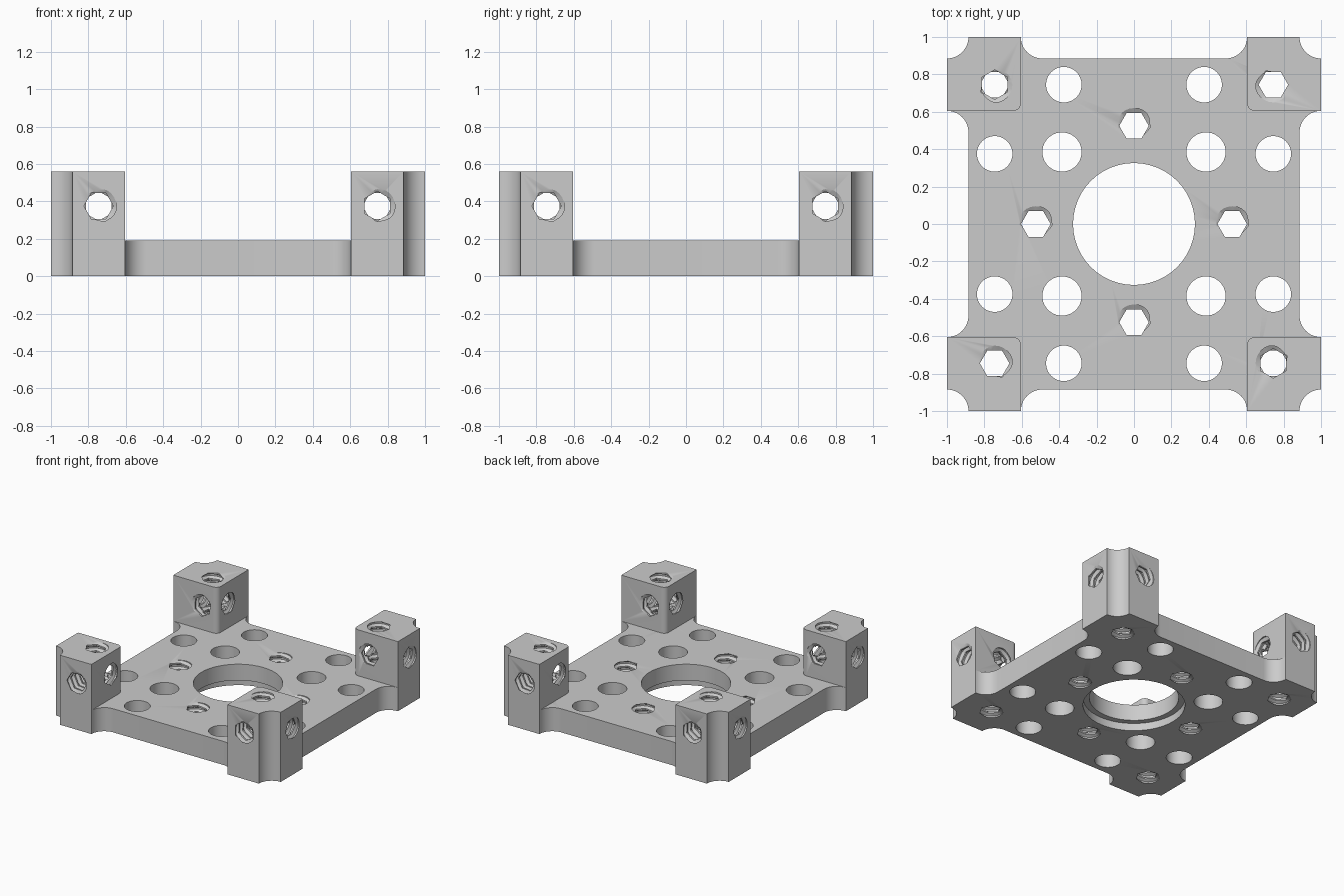
import bpy, bmesh, math
from mathutils import Matrix, Vector

if "Cube" in bpy.data.objects:
    bpy.data.objects.remove(bpy.data.objects["Cube"], do_unlink=True)

PLATE_TOP, POST_TOP = 0.19, 0.56
EDGE, INNER, R = 0.885, 0.605, 0.115      # plate edge, post inner face, notch radius
HOLE = 0.745                              # screw axis distance from centre

grey = bpy.data.materials.new("light_grey")
grey.use_nodes = True
grey.diffuse_color = (0.6, 0.6, 0.6, 1)
grey.node_tree.nodes["Principled BSDF"].inputs["Base Color"].default_value = (0.6, 0.6, 0.6, 1)


def arc(cx, cy, r, a0, a1, n=12):
    angles = [math.radians(a0 + (a1 - a0) * i / n) for i in range(n + 1)]
    return [(cx + r * math.cos(a), cy + r * math.sin(a)) for a in angles]


def make_object(name, bm):
    bmesh.ops.recalc_face_normals(bm, faces=bm.faces)
    mesh = bpy.data.meshes.new(name)
    bm.to_mesh(mesh)
    bm.free()
    mesh.materials.append(grey)
    ob = bpy.data.objects.new(name, mesh)
    bpy.context.collection.objects.link(ob)
    return ob


def extrude(name, outline, z0, z1):
    bm = bmesh.new()
    face = bm.faces.new([bm.verts.new((x, y, z0)) for x, y in outline])
    top = bmesh.ops.extrude_face_region(bm, geom=[face])["geom"]
    verts = [v for v in top if isinstance(v, bmesh.types.BMVert)]
    bmesh.ops.translate(bm, vec=(0, 0, z1 - z0), verts=verts)
    return make_object(name, bm)


def plain_cutter(x, y, r, z0=-0.1, z1=0.3):
    return extrude("hole_cutter", arc(x, y, r, 0, 360, 48)[:-1], z0, z1)


def thread_cutter(matrix, length, pitch=0.05, n=24, root=0.095, crest=0.079):
    """Helical cutter along z: hexagonal crest, round root."""
    bm = bmesh.new()
    rows = 4 * math.ceil(length / pitch)
    grid = []
    for k in range(rows):
        ring = []
        for i in range(n):
            a = 2 * math.pi * i / n
            hexagon = crest * math.cos(math.pi / 6) / math.cos(a % (math.pi / 3) - math.pi / 6)
            r = hexagon if k % 4 < 2 else root
            z = pitch * (k / 4 + i / n)
            ring.append(bm.verts.new((r * math.cos(a), r * math.sin(a), z)))
        grid.append(ring)
    for k in range(rows - 1):
        for i in range(n - 1):
            bm.faces.new((grid[k][i], grid[k][i + 1], grid[k + 1][i + 1], grid[k + 1][i]))
    # seam joins each turn to the next
    for k in range(rows - 5):
        bm.faces.new((grid[k][-1], grid[k + 4][0], grid[k + 5][0], grid[k + 1][-1]))
    # fan caps
    low = grid[0] + [grid[k][0] for k in (4, 3, 2, 1)]
    high = grid[-1] + [grid[rows - k][-1] for k in (2, 3, 4, 5)]
    for loop, z in ((low, -0.01), (high, pitch * (rows / 4 + 1))):
        tip = bm.verts.new((0, 0, z))
        for i, v in enumerate(loop):
            bm.faces.new((v, loop[(i + 1) % len(loop)], tip))
    bm.transform(matrix)
    return make_object("thread_cutter", bm)


def cut(ob, cutters):
    for c in cutters:
        c.hide_render = True
        mod = ob.modifiers.new("cut", 'BOOLEAN')
        mod.operation, mod.solver, mod.object = 'DIFFERENCE', 'EXACT', c
    graph = bpy.context.evaluated_depsgraph_get()
    mesh = bpy.data.meshes.new_from_object(ob.evaluated_get(graph))
    ob.modifiers.clear()
    ob.data = mesh
    for c in cutters:
        bpy.data.objects.remove(c, do_unlink=True)


def vertical_thread(x, y, z1):
    return thread_cutter(Matrix.Translation((x, y, -0.1037)), z1 + 0.25)


# Base plate: one corner outline turned four times
corner = (arc(1, INNER - R, R, 180, 90) + arc(1, 1, R, 270, 180)
          + arc(INNER - R, 1, R, 0, -90))
outline = []
for q in range(4):
    turn = Matrix.Rotation(q * math.pi / 2, 2)
    outline += [tuple(turn @ Vector(p)) for p in corner]
plate = extrude("base_plate", outline, 0, PLATE_TOP)

# Centre bore with a recess underneath, plain holes and threaded holes
cutters = [plain_cutter(0, 0, 0.326), plain_cutter(0, 0, 0.372, -0.1, 0.06)]
for sx in (-1, 1):
    for sy in (-1, 1):
        cutters += [plain_cutter(sx * 0.375, sy * HOLE, 0.095),
                    plain_cutter(sx * HOLE, sy * 0.375, 0.095),
                    plain_cutter(sx * 0.385, sy * 0.385, 0.105),
                    vertical_thread(sx * HOLE, sy * HOLE, PLATE_TOP)]
for x, y in ((0.525, 0), (-0.525, 0), (0, 0.525), (0, -0.525)):
    cutters.append(vertical_thread(x, y, PLATE_TOP))
cut(plate, cutters)

# Corner post: notched outside, rounded inside, threaded along three axes
post_outline = ([(1, INNER)] + arc(1, 1, R, 270, 180) + [(INNER, 1)]
                + arc(INNER + 0.04, INNER + 0.04, 0.04, 180, 270, 6))
post = extrude("post_back_left", post_outline, PLATE_TOP, POST_TOP)
along_x = Matrix.Translation((0.5037, HOLE, 0.375)) @ Matrix.Rotation(math.pi / 2, 4, 'Y')
along_y = Matrix.Translation((HOLE, 1.1537, 0.375)) @ Matrix.Rotation(math.pi / 2, 4, 'X')
cut(post, [vertical_thread(HOLE, HOLE, POST_TOP),
           thread_cutter(along_x, 0.62), thread_cutter(along_y, 0.62)])

parts = [plate, post]
for q, name in enumerate(("post_back_right", "post_front_right", "post_front_left"), 1):
    copy = bpy.data.objects.new(name, post.data.copy())
    copy.rotation_euler.z = q * math.pi / 2
    bpy.context.collection.objects.link(copy)
    parts.append(copy)

# Smooth bores, crisp edges
for ob in bpy.context.view_layer.objects:
    ob.select_set(ob in parts)
bpy.context.view_layer.objects.active = plate
bpy.ops.object.shade_smooth_by_angle(angle=math.radians(30))
